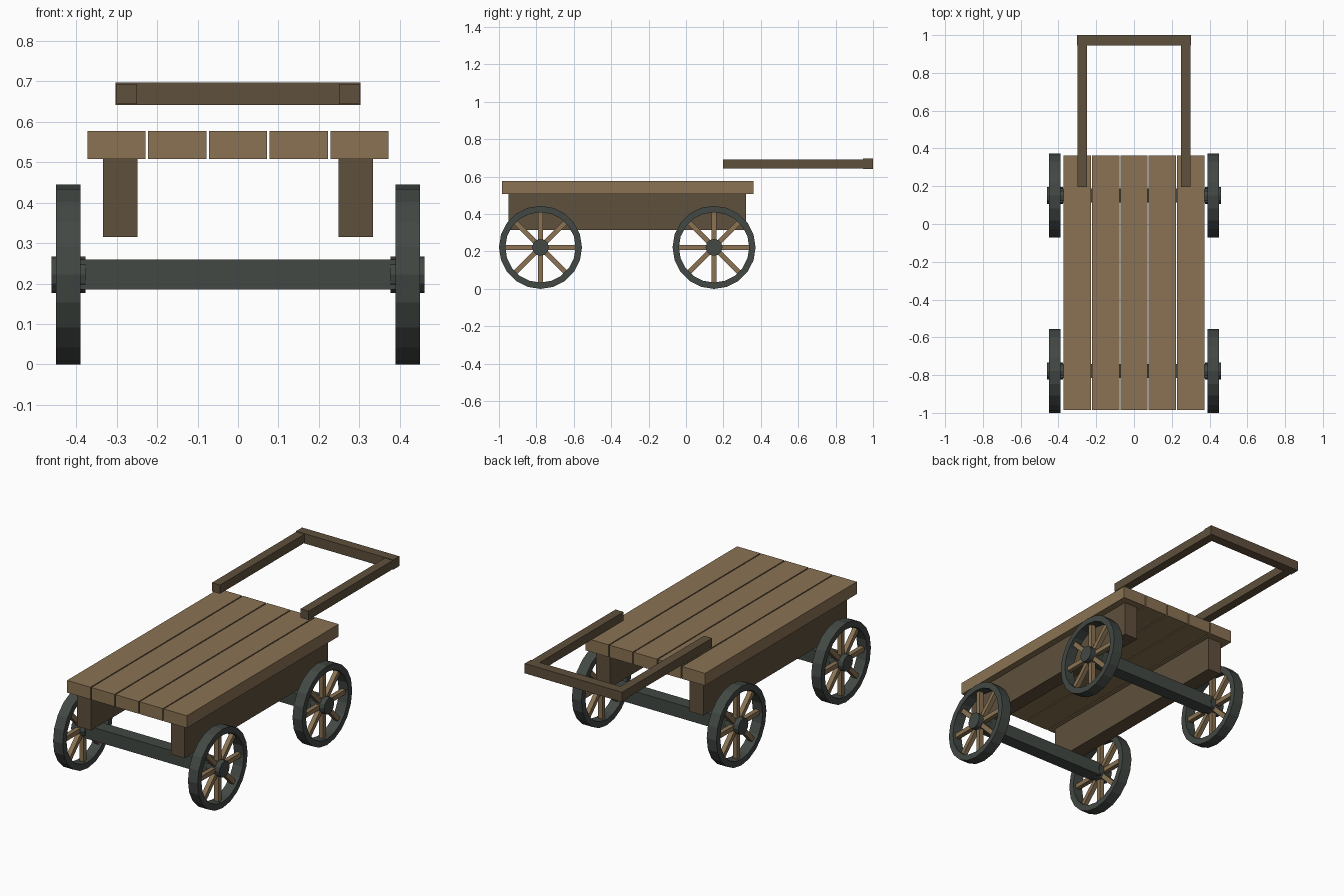
import bpy, bmesh
from math import cos, sin, pi
from mathutils import Matrix

if "Cube" in bpy.data.objects:
    bpy.data.objects.remove(bpy.data.objects["Cube"])


def material(name, rgb):
    m = bpy.data.materials.new(name)
    m.diffuse_color = (*rgb, 1)
    m.use_nodes = True
    m.node_tree.nodes["Principled BSDF"].inputs["Base Color"].default_value = m.diffuse_color
    return m


TAN = material("light_wood", (0.254, 0.171, 0.087))
BROWN = material("dark_wood", (0.114, 0.080, 0.045))
IRON = material("iron", (0.055, 0.065, 0.058))


def finish(name, bm, mat):
    bmesh.ops.recalc_face_normals(bm, faces=bm.faces)
    me = bpy.data.meshes.new(name)
    bm.to_mesh(me)
    bm.free()
    me.materials.append(mat)
    ob = bpy.data.objects.new(name, me)
    bpy.context.collection.objects.link(ob)
    return ob


def box(name, x, y, z, mat):
    """Box from (min, max) ranges."""
    bm = bmesh.new()
    r = (x, y, z)
    mid = [(a + b) / 2 for a, b in r]
    size = [b - a for a, b in r]
    bmesh.ops.create_cube(bm, size=1, matrix=Matrix.Translation(mid) @ Matrix.Diagonal((*size, 1)))
    return finish(name, bm, mat)


def rim(name, x0, x1, y, z, r_in, r_out, sides):
    """Square-section ring around the x axis."""
    bm = bmesh.new()
    loops = []
    for i in range(sides):
        a = 2 * pi * i / sides
        loops.append([bm.verts.new((x, y + r * cos(a), z + r * sin(a)))
                      for x, r in ((x0, r_in), (x0, r_out), (x1, r_out), (x1, r_in))])
    for i in range(sides):
        p, q = loops[i], loops[(i + 1) % sides]
        for k in range(4):
            n = (k + 1) % 4
            bm.faces.new((p[k], p[n], q[n], q[k]))
    return finish(name, bm, IRON)


def hub(name, x, y, z):
    bm = bmesh.new()
    bmesh.ops.create_cone(bm, cap_ends=True, segments=12, radius1=0.045, radius2=0.045, depth=0.084,
                          matrix=Matrix.Translation((x, y, z)) @ Matrix.Rotation(pi / 2, 4, 'Y'))
    return finish(name, bm, IRON)


def spokes(name, x, y, z):
    """Eight square bars from hub to rim."""
    bm = bmesh.new()
    for i in range(8):
        bmesh.ops.create_cube(bm, size=1, matrix=Matrix.Translation((x, y, z))
                              @ Matrix.Rotation(i * pi / 4, 4, 'X')
                              @ Matrix.Translation((0, 0, 0.11))
                              @ Matrix.Diagonal((0.026, 0.026, 0.17, 1)))
    return finish(name, bm, TAN)


# Deck planks
for i in range(5):
    c = (i - 2) * 0.15
    box(f"deck_plank_{i + 1}", (c - 0.072, c + 0.072), (-0.985, 0.362), (0.508, 0.577), TAN)

# Long beams and handle side bars
for s, side in ((-1, "left"), (1, "right")):
    box(f"{side}_beam", sorted((s * 0.248, s * 0.334)), (-0.95, 0.322), (0.315, 0.508), BROWN)
    box(f"{side}_handle_bar", sorted((s * 0.25, s * 0.3)), (0.197, 0.98), (0.644, 0.693), BROWN)
box("handle_crossbar", (-0.302, 0.302), (0.946, 1.0), (0.641, 0.696), BROWN)

# Axles and wheels
R = 0.222
for y, end in ((-0.778, "front"), (0.15, "rear")):
    box(f"{end}_axle", (-0.39, 0.39), (y - 0.037, y + 0.037), (R - 0.037, R + 0.037), IRON)
    for s, side in ((-1, "left"), (1, "right")):
        x = s * 0.419
        tag = f"{end}_{side}"
        rim(f"{tag}_wheel_rim", x - 0.03, x + 0.03, y, R, 0.188, R, 20)
        hub(f"{tag}_wheel_hub", x, y, R)
        spokes(f"{tag}_wheel_spokes", x, y, R)
